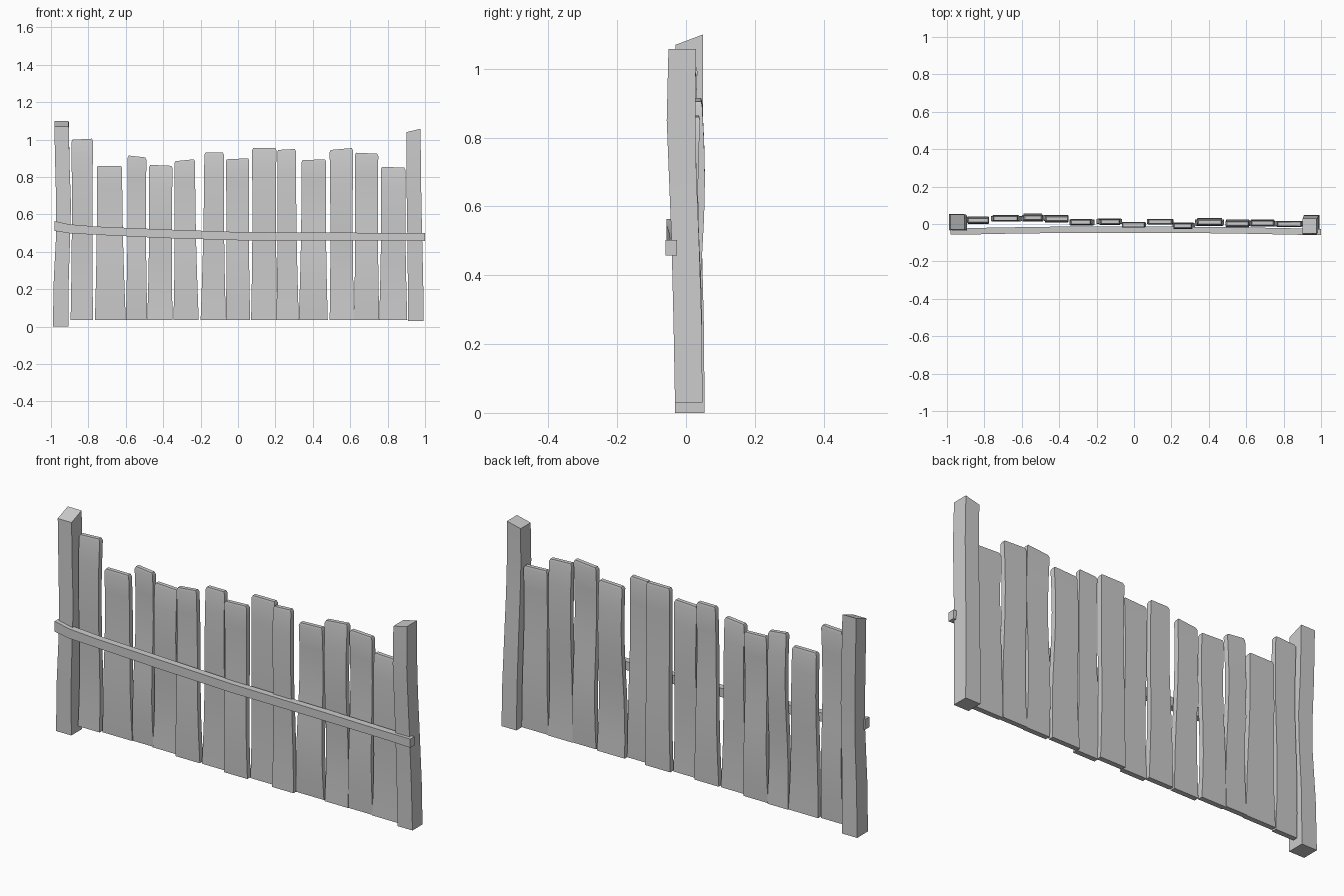
import bpy, bmesh, math

cube = bpy.data.objects.get("Cube")
if cube:
    bpy.data.objects.remove(cube, do_unlink=True)

# One plain grey for the whole fence
GREY = (0.6, 0.6, 0.6, 1.0)
grey = bpy.data.materials.new("weathered_grey")
grey.use_nodes = True
grey.diffuse_color = GREY
grey.node_tree.nodes["Principled BSDF"].inputs["Base Color"].default_value = GREY


def loft(name, rings):
    """Skin a stack of four-cornered rings and cap both ends."""
    bm = bmesh.new()
    loops = [[bm.verts.new(co) for co in ring] for ring in rings]
    for low, high in zip(loops, loops[1:]):
        for i in range(4):
            j = (i + 1) % 4
            bm.faces.new((low[i], low[j], high[j], high[i]))
    bm.faces.new(loops[0][::-1])
    bm.faces.new(loops[-1])
    bmesh.ops.recalc_face_normals(bm, faces=bm.faces)
    mesh = bpy.data.meshes.new(name)
    bm.to_mesh(mesh)
    bm.free()
    mesh.materials.append(grey)
    obj = bpy.data.objects.new(name, mesh)
    bpy.context.collection.objects.link(obj)
    bpy.ops.object.select_all(action="DESELECT")
    obj.select_set(True)
    bpy.context.view_layer.objects.active = obj
    bpy.ops.object.shade_smooth_by_angle(angle=math.radians(35))
    return obj


def level(left, right, front, back, z, side_rise=0, back_rise=0):
    """Horizontal ring, optionally tilted towards its right or back edge."""
    return [(left, front, z), (right, front, z + side_rise),
            (right, back, z + side_rise + back_rise), (left, back, z + back_rise)]


def mix(a, b, t):
    return a + (b - a) * t


def plank(name, low_l, low_r, top_l, top_r, z_l, z_r, y, bow):
    """Upright board that bows in y, with clipped top corners."""
    base, half, clip, steps = 0.035, 0.013, 0.012, 8
    rings = []
    for i in range(steps + 1):
        t = i / steps
        bend = y + bow * math.sin(2 * math.pi * t)
        waist = 0.004 * math.sin(math.pi * t)
        rings.append(level(mix(low_l, top_l, t) + waist, mix(low_r, top_r, t) - waist,
                           bend - half, bend + half,
                           mix(base, z_l - clip, t), (z_r - z_l) * t))
    rings.append(level(top_l + clip / 2, top_r - clip / 2, y - half + 0.003,
                       y + half - 0.003, z_l, z_r - z_l))
    loft(name, rings)


# Boards: bottom left/right, top left/right, top heights, depth, bow
boards = [
    (-.895, -.775, -.89, -.775, 1.0, 1.005, .02, .006),
    (-.765, -.6, -.755, -.62, .86, .86, .03, -.004),
    (-.6, -.485, -.59, -.49, .915, .905, .034, -.008),
    (-.485, -.35, -.475, -.35, .865, .86, .028, .006),
    (-.345, -.21, -.34, -.23, .885, .895, .01, -.004),
    (-.2, -.065, -.18, -.075, .93, .93, .012, .004),
    (-.065, .065, -.065, .06, .895, .9, -.005, -.004),
    (.07, .21, .075, .205, .955, .955, .012, .003),
    (.205, .325, .21, .31, .945, .95, -.01, .004),
    (.325, .48, .34, .47, .89, .895, .01, -.008),
    (.49, .62, .49, .615, .945, .955, .002, .008),
    (.62, .755, .625, .75, .93, .925, .005, -.006),
    (.755, .905, .765, .895, .855, .85, 0, .004),
]
for number, board in enumerate(boards, 1):
    plank(f"plank_{number}", *board)

# Crooked end posts with slanted tops
loft("right_post", [
    level(-.99, -.905, -.032, .054, 0),
    level(-.985, -.905, -.034, .052, .25),
    level(-.972, -.897, -.036, .046, .5),
    level(-.972, -.893, -.034, .046, .65),
    level(-.977, -.9, -.032, .05, .85),
    level(-.982, -.905, -.03, .05, 1.07, 0, .03),
])
loft("left_post", [
    level(.91, .993, -.032, .048, .03),
    level(.908, .99, -.036, .046, .25),
    level(.905, .984, -.042, .038, .5),
    level(.902, .98, -.05, .03, .7),
    level(.9, .978, -.056, .027, .85),
    level(.9, .976, -.051, .029, 1.04, .018),
])

# Sagging cross rail: x, centre y, centre z, half height
path = [(-.98, -.04, .538, .026), (-.9, -.04, .523, .024), (-.75, -.036, .513, .022),
        (-.4, -.031, .497, .023), (0, -.03, .484, .022), (.5, -.033, .482, .021),
        (.85, -.04, .481, .02), (1, -.043, .48, .022)]
loft("cross_rail", [
    [(x, y - .017, z - h), (x, y + .017, z - h), (x, y + .017, z + h), (x, y - .017, z + h)]
    for x, y, z, h in path])
